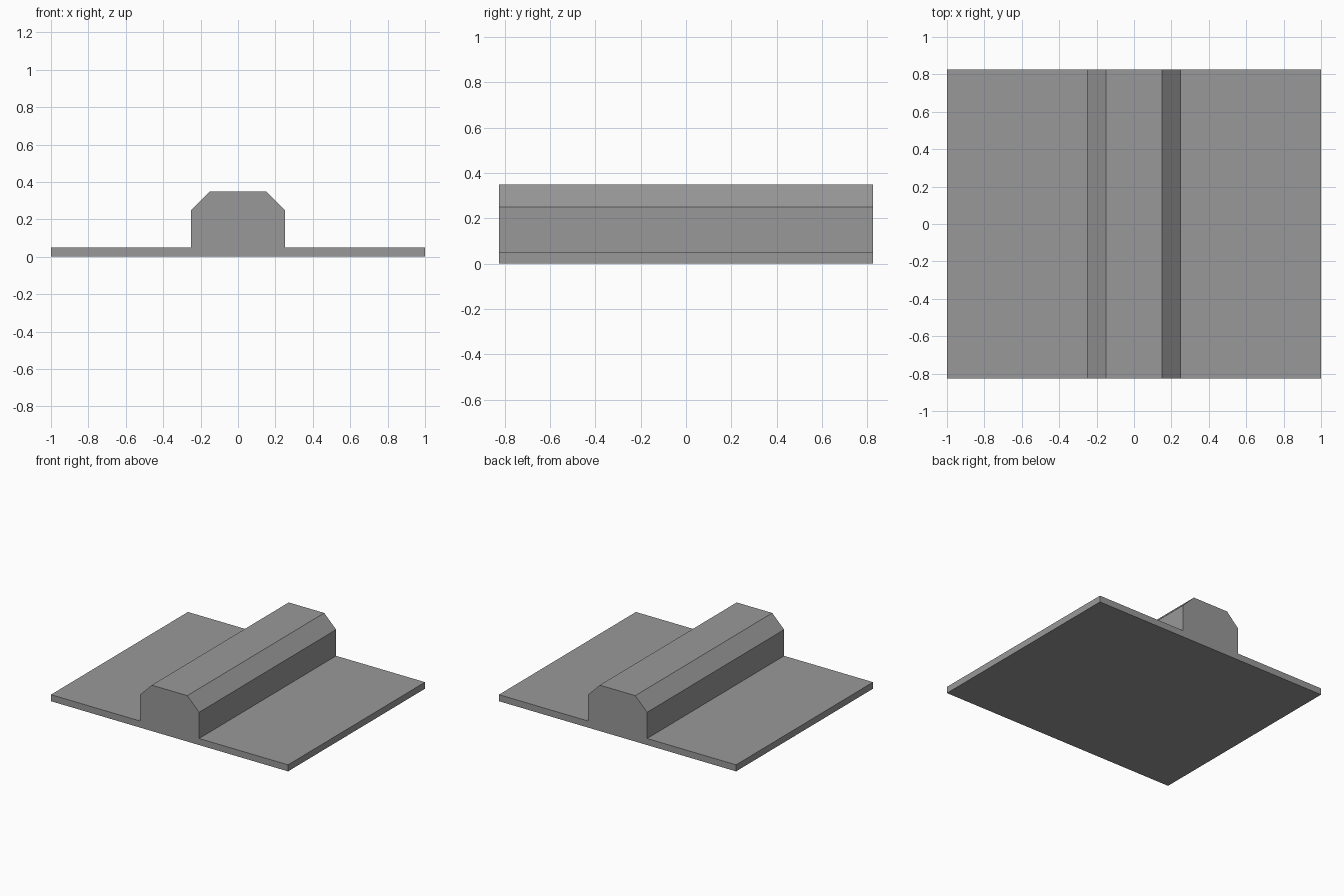
import bpy
import bmesh

if "Cube" in bpy.data.objects:
    bpy.data.objects.remove(bpy.data.objects["Cube"])

HALF_DEPTH = 0.825

# Right half of the cross-section (x, z), mirrored for the left half
half = [(1.0, 0.0), (1.0, 0.05), (0.25, 0.05), (0.25, 0.25), (0.15, 0.35)]
profile = half + [(-x, z) for x, z in reversed(half)]

# Flat base with a chamfered ridge, extruded front to back
bm = bmesh.new()
front = bm.faces.new([bm.verts.new((x, -HALF_DEPTH, z)) for x, z in profile])
result = bmesh.ops.extrude_face_region(bm, geom=[front], use_keep_orig=True)
back_verts = [g for g in result["geom"] if isinstance(g, bmesh.types.BMVert)]
bmesh.ops.translate(bm, verts=back_verts, vec=(0, 2 * HALF_DEPTH, 0))
bmesh.ops.recalc_face_normals(bm, faces=bm.faces)

mesh = bpy.data.meshes.new("ridged_base")
bm.to_mesh(mesh)
bm.free()

# Single grey finish
grey = bpy.data.materials.new("mid grey")
grey.diffuse_color = (0.318, 0.318, 0.318, 1.0)
grey.use_nodes = True
grey.node_tree.nodes["Principled BSDF"].inputs["Base Color"].default_value = grey.diffuse_color
mesh.materials.append(grey)

ridged_base = bpy.data.objects.new("ridged_base", mesh)
bpy.context.collection.objects.link(ridged_base)
